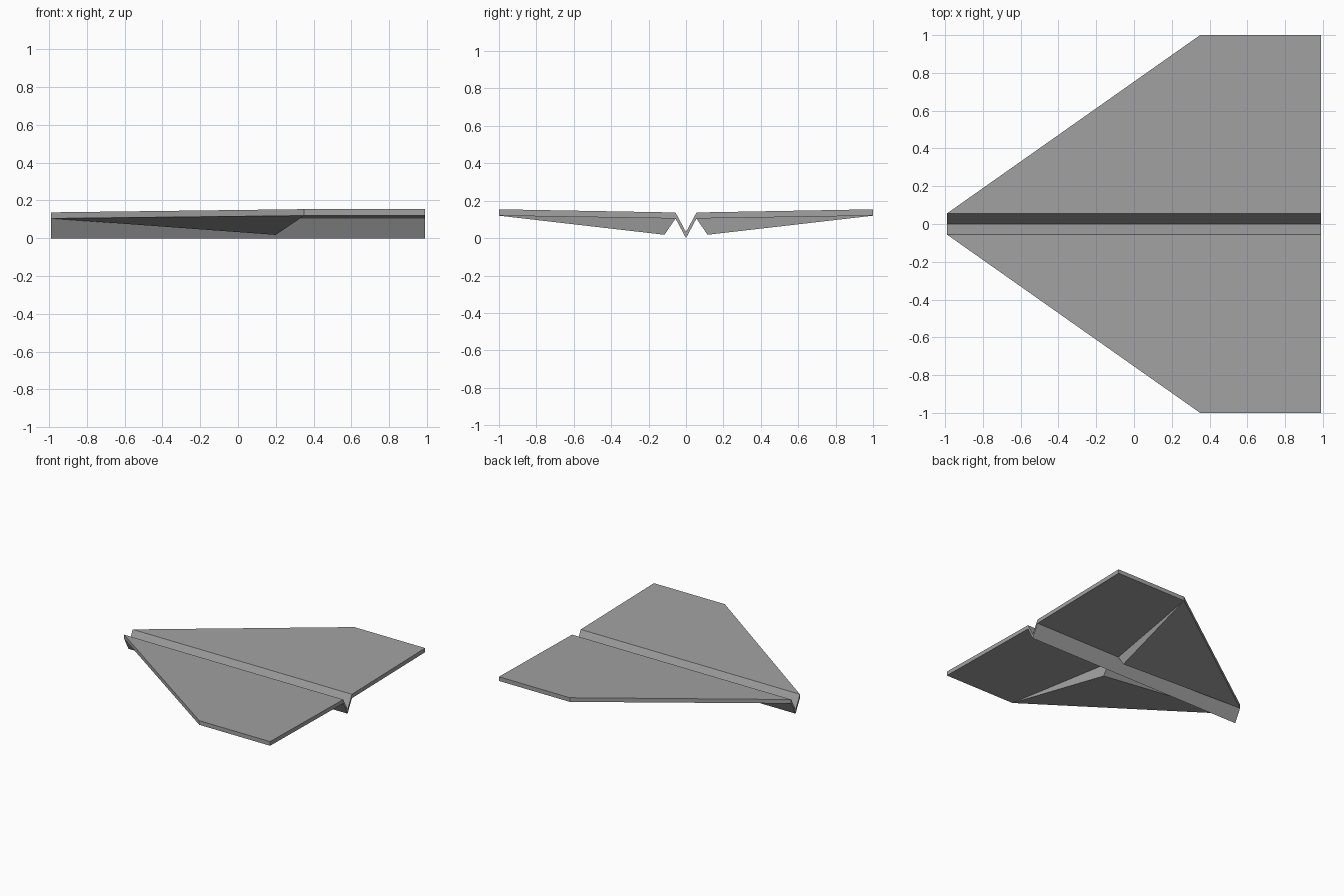
import bpy
import bmesh

cube = bpy.data.objects.get("Cube")
if cube:
    bpy.data.objects.remove(cube, do_unlink=True)

# Single paper colour
paper = bpy.data.materials.new("paper_grey")
paper.use_nodes = True
colour = (0.36, 0.36, 0.36, 1)
paper.diffuse_color = colour
paper.node_tree.nodes["Principled BSDF"].inputs["Base Color"].default_value = colour

NOSE, TAIL = -0.99, 0.99
FOLD_Y = 0.056
TIP_X = 0.35


def finish(name, bm):
    bmesh.ops.recalc_face_normals(bm, faces=bm.faces)
    mesh = bpy.data.meshes.new(name)
    bm.to_mesh(mesh)
    bm.free()
    mesh.materials.append(paper)
    obj = bpy.data.objects.new(name, mesh)
    bpy.context.collection.objects.link(obj)
    return obj


def folded_sheet(name, stations):
    """Skin chordwise sections (y, front x, bottom z, top z) into a thick sheet."""
    bm = bmesh.new()
    rings = []
    for y, front, low, high in stations:
        corners = ((front, low), (TAIL, low), (TAIL, high), (front, high))
        rings.append([bm.verts.new((x, y, z)) for x, z in corners])
    for a, b in zip(rings, rings[1:]):
        for i in range(4):
            j = (i + 1) % 4
            bm.faces.new((a[i], a[j], b[j], b[i]))
    bm.faces.new(rings[0])
    bm.faces.new(rings[-1])
    return finish(name, bm)


def under_flap(name, side):
    """Folded triangular pocket hanging below one wing."""
    bm = bmesh.new()
    points = ((NOSE, FOLD_Y, 0.105), (TIP_X, 1, 0.12),
              (0.2, FOLD_Y, 0.105), (0.2, 0.115, 0.018))
    v = [bm.verts.new((x, side * y, z)) for x, y, z in points]
    for i in range(4):
        bm.faces.new([p for k, p in enumerate(v) if k != i])
    return finish(name, bm)


# Wings and V-shaped keel, folded from one sheet
half = [(FOLD_Y, NOSE, 0.105, 0.137), (1, TIP_X, 0.12, 0.154)]
mirrored = [(-y, front, low, high) for y, front, low, high in reversed(half)]
folded_sheet("wings_and_keel", mirrored + [(0, NOSE, 0, 0.032)] + half)

# Flaps beneath the wings
under_flap("left_flap", 1).name = "back_wing_flap"
under_flap("right_flap", -1).name = "front_wing_flap"
